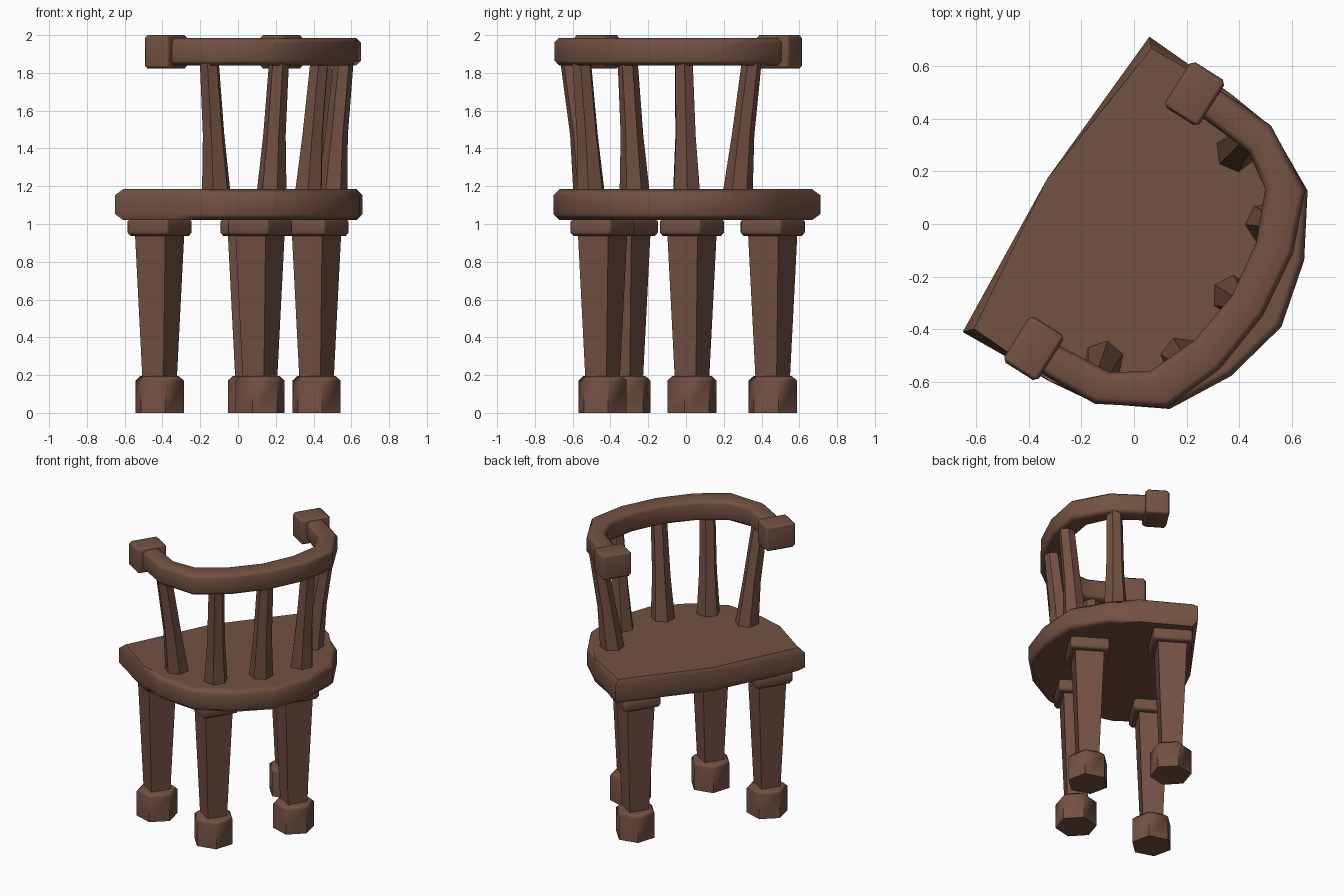
import bpy, bmesh, math
from mathutils import Matrix, Vector

if "Cube" in bpy.data.objects:
    bpy.data.objects.remove(bpy.data.objects["Cube"])

# Chair is modelled along local +x (towards its back), then turned into place
PLACE = Matrix.Translation((-0.017, -0.026, 0)) @ Matrix.Rotation(math.radians(-32.3), 4, 'Z')

wood = bpy.data.materials.new("brown wood")
wood.diffuse_color = (0.17, 0.082, 0.055, 1)
wood.use_nodes = True
wood.node_tree.nodes["Principled BSDF"].inputs["Base Color"].default_value = wood.diffuse_color


def finish(bm, name):
    bmesh.ops.recalc_face_normals(bm, faces=bm.faces)
    bm.transform(PLACE)
    me = bpy.data.meshes.new(name)
    bm.to_mesh(me)
    bm.free()
    me.materials.append(wood)
    ob = bpy.data.objects.new(name, me)
    bpy.context.collection.objects.link(ob)
    bpy.context.view_layer.objects.active = ob
    bpy.ops.object.select_all(action='DESELECT')
    ob.select_set(True)
    bpy.ops.object.shade_smooth_by_angle(angle=math.radians(48))
    wn = ob.modifiers.new("even shading", 'WEIGHTED_NORMAL')
    wn.keep_sharp = True
    return ob


def loft(name, rings, bevel=0, bevel_rule=None):
    """Join equal-sized rings of points, cap both ends, chamfer chosen edges."""
    bm = bmesh.new()
    vr = [[bm.verts.new(p) for p in r] for r in rings]
    n = len(vr[0])
    for a, b in zip(vr, vr[1:]):
        for i in range(n):
            j = (i + 1) % n
            bm.faces.new((a[i], a[j], b[j], b[i]))
    bm.faces.new(vr[0][::-1])
    bm.faces.new(vr[-1])
    if bevel:
        edges = [e for e in bm.edges if bevel_rule is None or bevel_rule(e)]
        bmesh.ops.bevel(bm, geom=edges, offset=bevel, segments=1,
                        affect='EDGES', profile=0.5, clamp_overlap=True)
    return finish(bm, name)


def ring(pts, z):
    return [(x, y, z) for x, y in pts]


def ngon(c, r, n, start):
    return [(c[0] + r * math.cos(math.radians(start + 360 * i / n)),
             c[1] + r * math.sin(math.radians(start + 360 * i / n))) for i in range(n)]


def rect(c, w, d):
    return [(c[0] + sx * w / 2, c[1] + sy * d / 2)
            for sx, sy in ((-1, -1), (1, -1), (1, 1), (-1, 1))]


def level(e):   # top and bottom rims
    return abs(e.verts[0].co.z - e.verts[1].co.z) < 1e-4


def top_rim(e):
    return level(e) and e.verts[0].co.z > 0.1


def mirrored(half):   # half ends on the centre line
    return half + [(x, -y) for x, y in reversed(half[:-1])]


# Seat: D-shaped slab, front edge slightly bowed
seat = mirrored([(-0.33, 0.663), (0.05, 0.645), (0.24, 0.622), (0.49, 0.49),
                 (0.62, 0.26), (0.682, 0)]) + [(-0.37, 0)]
loft("seat", [ring(seat, 1.02), ring(seat, 1.185)], 0.032, level)

# Curved arm and back rail
outer = mirrored([(-0.07, 0.635), (0.03, 0.635), (0.24, 0.625), (0.48, 0.49), (0.57, 0.26), (0.60, 0)])
inner = mirrored([(-0.07, 0.51), (0.02, 0.51), (0.22, 0.495), (0.35, 0.41), (0.43, 0.22), (0.46, 0)])
rings = [[(o[0], o[1], 1.84), (o[0], o[1], 1.985), (i[0], i[1], 1.985), (i[0], i[1], 1.84)]
         for o, i in zip(outer, inner)]
bm_lines = lambda e: (e.verts[0].co - e.verts[1].co).length > 0.05 and level(e) and \
    min(abs(v.co.x + 0.07) for v in e.verts) + abs(e.verts[0].co.x - e.verts[1].co.x) > 1e-4 and \
    not any((Vector(o) - e.verts[a].co.xy).length < 1e-4 and
            (Vector(i) - e.verts[1 - a].co.xy).length < 1e-4
            for o, i in zip(outer, inner) for a in (0, 1))
loft("back_rail", rings, 0.024, bm_lines)

for s, side in ((1, "left"), (-1, "right")):
    # Square blocks at the rail ends
    c = rect((-0.069, s * 0.572), 0.155, 0.205)
    loft("arm_end_" + side, [ring(c, 1.823), ring(c, 2.0)], 0.016)
    # Legs with a square plate on top and a six-sided foot
    for nm, c, turn in (("front", (-0.18, s * 0.46), -15 * s), ("back", (0.335, s * 0.28), 15 * s)):
        p = rect(c, 0.26, 0.26)
        loft(f"{nm}_leg_plate_{side}", [ring(p, 0.937), ring(p, 1.03)], 0.018)
        loft(f"{nm}_leg_{side}", [ring(rect(c, 0.13, 0.13), 0.15), ring(rect(c, 0.19, 0.19), 0.96)])
        f = ngon(c, 0.134, 6, turn)
        loft(f"{nm}_foot_{side}", [ring(f, 0), ring(f, 0.195)], 0.024, top_rim)

# Spindles: base point, top point; thicker at the base and leaning outward
half = [((0.18, 0.468), (0.20, 0.57)), ((0.42, 0.30), (0.48, 0.32)), ((0.46, 0), (0.53, 0))]
spindles = half + [((a[0], -a[1]), (b[0], -b[1])) for a, b in half[:2]]
for k, (a, b) in enumerate(spindles):
    a, b = Vector(a), Vector(b)
    start = math.degrees(math.atan2(a.y, a.x))
    loft(f"spindle_{k + 1}", [ring(ngon(a.lerp(b, t), r, 6, start), z)
                              for t, r, z in ((0, 0.08, 1.16), (0.38, 0.06, 1.47), (1, 0.053, 1.87))])
